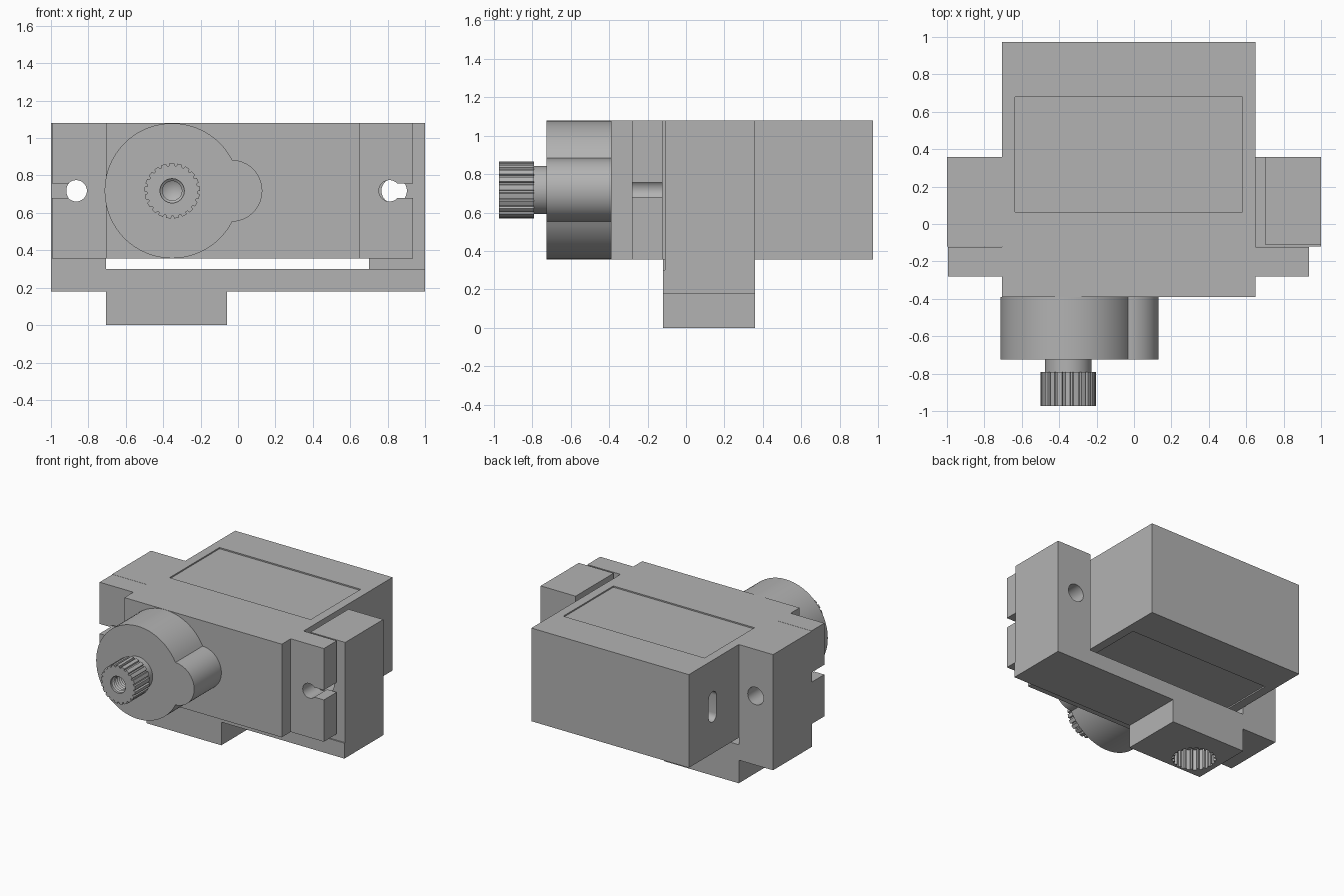
import bpy, bmesh, math
from mathutils import Vector

if "Cube" in bpy.data.objects:
    bpy.data.objects.remove(bpy.data.objects["Cube"])

grey = bpy.data.materials.new("plain_grey")
grey.diffuse_color = (0.45, 0.45, 0.45, 1)
grey.use_nodes = True
grey.node_tree.nodes["Principled BSDF"].inputs["Base Color"].default_value = grey.diffuse_color

PLACE = {'x': lambda a, b, t: (t, a, b),
         'y': lambda a, b, t: (a, t, b),
         'z': lambda a, b, t: (a, b, t)}


def finish(name, bm):
    bmesh.ops.recalc_face_normals(bm, faces=bm.faces)
    me = bpy.data.meshes.new(name)
    bm.to_mesh(me)
    bm.free()
    me.materials.append(grey)
    ob = bpy.data.objects.new(name, me)
    bpy.context.collection.objects.link(ob)
    smooth(ob)
    return ob


def smooth(ob):
    ob.data.shade_smooth()
    ob.data.set_sharp_from_angle(angle=math.radians(30))


def prism(name, outline, axis, lo, hi):
    """Extrude a closed 2D outline along an axis."""
    bm = bmesh.new()
    base = bm.faces.new([bm.verts.new(PLACE[axis](a, b, lo)) for a, b in outline])
    new = bmesh.ops.extrude_face_region(bm, geom=[base], use_keep_orig=True)['geom']
    move = Vector(PLACE[axis](0, 0, hi - lo))
    bmesh.ops.translate(bm, vec=move, verts=[v for v in new if isinstance(v, bmesh.types.BMVert)])
    return finish(name, bm)


def box(name, x, y, z):
    return prism(name, [(x[0], y[0]), (x[1], y[0]), (x[1], y[1]), (x[0], y[1])], 'z', *z)


def arc(cx, cy, r, a0, a1, n):
    """Points on an arc, both ends included, angles in radians."""
    return [(cx + r * math.cos(a0 + (a1 - a0) * i / n),
             cy + r * math.sin(a0 + (a1 - a0) * i / n)) for i in range(n + 1)]


def circle(cx, cy, r, n=48):
    return arc(cx, cy, r, 0, 2 * math.pi, n)[:-1]


def spline(cx, cy, r, depth, teeth=21):
    """Toothed outline: wide teeth with narrow grooves."""
    pts = []
    for i in range(teeth):
        a, s = 2 * math.pi * i / teeth, 2 * math.pi / teeth
        for f, rr in ((0, r), (.3, r), (.6, r), (.68, r - depth), (.92, r - depth)):
            pts.append((cx + rr * math.cos(a + f * s), cy + rr * math.sin(a + f * s)))
    return pts


def cut(ob, *cutters):
    for c in cutters:
        m = ob.modifiers.new("cut", 'BOOLEAN')
        m.operation, m.solver, m.object = 'DIFFERENCE', 'EXACT', c
        c.hide_render = True
    deps = bpy.context.evaluated_depsgraph_get()
    me = bpy.data.meshes.new_from_object(ob.evaluated_get(deps))
    ob.modifiers.clear()
    ob.data = me
    for c in cutters:
        bpy.data.objects.remove(c)
    smooth(ob)


PI = math.pi
MID = 0.718                      # height of the shaft axis
BOT, TOP = 0.355, 1.08           # motor case height
SX = -0.352                      # shaft x

# motor case with recessed panels above and below, and a cable slot on the left
case = box("motor_case", (-.705, .65), (-.39, .972), (BOT, TOP))
slot = arc(.68, MID + .07, .048, 0, PI, 12) + arc(.68, MID - .07, .048, PI, 2 * PI, 12)
cut(case,
    box("cut_top_panel", (-.635, .58), (.065, .68), (TOP - .01, TOP + .1)),
    box("cut_bottom_panel", (-.635, .58), (.065, .68), (BOT - .03, BOT + .01)),
    prism("cut_cable_slot", slot, 'x', -.8, -.6))

# mounting flanges: plate with a round hole open to the outer edge
for side, s, inner, outer, hx in (("left", -1, -.705, -.995, -.865),
                                  ("right", 1, .65, .935, .81)):
    r, h = .057, .038
    a = math.asin(h / r)
    keyhole = [(hx + s * (x - hx), z) for x, z in arc(hx, MID, r, a, 2 * PI - a, 32)]
    outline = ([(inner, BOT), (inner, TOP), (outer, TOP), (outer, MID + h)] + keyhole +
               [(outer, MID - h), (outer, BOT)])
    prism(side + "_flange", outline, 'y', -.28, -.122)

# gear housing: large drum merged with a small lobe
R, r, lx = .361, .165, -.035
t = math.asin(r / R)
housing = arc(SX, MID, R, t, 2 * PI - t, 72) + arc(lx, MID, r, -PI / 2, PI / 2, 32)
prism("gear_housing", housing, 'y', -.725, -.39)

# output shaft: neck, splined head, threaded screw hole with conical end
prism("shaft_neck", circle(SX, MID, .125), 'y', -.80, -.72)
head = prism("splined_head", spline(SX, MID, .148, .013), 'y', -.972, -.79)
prof = [(.065, -1.0), (.065, -.955)]
for i in range(5):
    y = -.95 + i * .022
    prof += [(.052, y + .005), (.065, y + .016)]
prof += [(.052, -.84)]
bm = bmesh.new()
rings = [[bm.verts.new((a, y, b)) for a, b in circle(SX, MID, rad, 32)] for rad, y in prof]
tip = bm.verts.new((SX, -.805, MID))
for p, q in zip(rings, rings[1:]):
    for i in range(32):
        bm.faces.new((p[i], p[(i + 1) % 32], q[(i + 1) % 32], q[i]))
for i in range(32):
    bm.faces.new((rings[-1][i], rings[-1][(i + 1) % 32], tip))
bm.faces.new(rings[0])
cut(head, finish("cut_screw_hole", bm))

# bracket: left post, base bar and socket block in one profile
bracket = prism("bracket", [(-1, .18), (-.705, .18), (-.705, 0), (-.06, 0), (-.06, .18), (1, .18),
                            (1, .30), (-.705, .30), (-.705, TOP), (-1, TOP)], 'y', -.12, .358)
cut(bracket,
    prism("cut_left_hole", circle(-.85, MID, .068), 'y', -.3, .5),
    prism("cut_splined_socket", spline(-.51, .05, .155, .015), 'z', -.1, .16))

# removable right post
post = box("right_post", (.70, 1), (-.11, .358), (.30, TOP))
cut(post, prism("cut_right_hole", circle(.835, MID, .068), 'y', -.3, .5))
